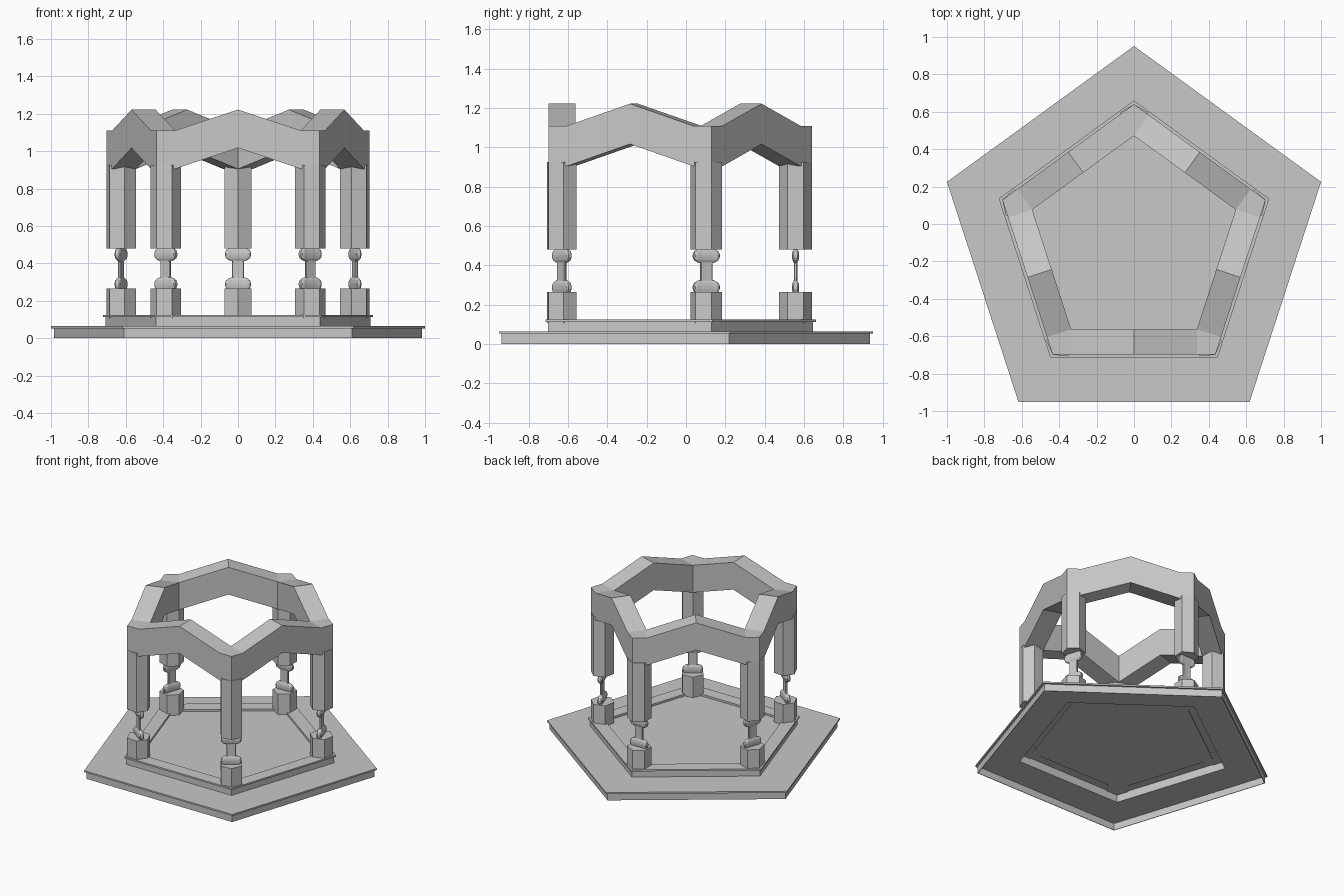
import bpy, bmesh, math
from mathutils import Matrix, Vector

cube = bpy.data.objects.get("Cube")
if cube:
    bpy.data.objects.remove(cube)

CENTRE_Y = -0.1
SIDES = 5
C36, T36 = math.cos(math.radians(36)), math.tan(math.radians(36))

stone = bpy.data.materials.new("grey_stone")
stone.use_nodes = True
stone.diffuse_color = (0.58, 0.58, 0.58, 1)
stone.node_tree.nodes["Principled BSDF"].inputs["Base Color"].default_value = (0.58, 0.58, 0.58, 1)


def finish(name, bm, matrix=None):
    bmesh.ops.remove_doubles(bm, verts=bm.verts, dist=1e-5)
    bmesh.ops.recalc_face_normals(bm, faces=bm.faces)
    mesh = bpy.data.meshes.new(name)
    bm.to_mesh(mesh)
    bm.free()
    mesh.materials.append(stone)
    obj = bpy.data.objects.new(name, mesh)
    bpy.context.collection.objects.link(obj)
    obj.matrix_world = matrix or Matrix.Translation((0, CENTRE_Y, 0))
    return obj


def loft(name, rings, matrix=None, closed=False):
    """Skin a list of equal rings, capping the ends or closing the loop."""
    bm = bmesh.new()
    loops = [[bm.verts.new(p) for p in ring] for ring in rings]
    n = len(loops[0])
    pairs = list(zip(loops, loops[1:]))
    if closed:
        pairs.append((loops[-1], loops[0]))
    else:
        bm.faces.new(loops[0])
        bm.faces.new(loops[-1])
    for a, b in pairs:
        for i in range(n):
            j = (i + 1) % n
            bm.faces.new((a[i], a[j], b[j], b[i]))
    return finish(name, bm, matrix)


def polygon(sides, r, z, y=0):
    angles = [math.pi / 2 + k * math.tau / sides for k in range(sides)]
    return [(r * math.cos(a), y + r * math.sin(a), z) for a in angles]


def corner(k):
    """Frame of corner k: local +y points outwards."""
    return Matrix.Translation((0, CENTRE_Y, 0)) @ Matrix.Rotation(k * math.tau / SIDES, 4, 'Z')


# Two-step pentagonal base: a thin shell, hollow underneath, with a sunken floor
loft("stepped_base", [polygon(SIDES, r, z) for r, z in (
    (0.65, 0.106), (0.65, 0.113), (0.738, 0.113), (0.738, 0.052),
    (1.03, 0.052), (1.03, 0), (1.035, 0), (1.035, 0.053), (1.0515, 0.053),
    (1.0515, 0.065), (0.745, 0.065), (0.745, 0.113), (0.76, 0.113),
    (0.76, 0.125), (0.645, 0.125), (0.645, 0.110))])

# Five columns: hexagonal pedestal, flattened baluster and hexagonal leg
COLUMN_R, COLUMN_Y = 0.083, 0.657


def signed_root(v):
    return math.copysign(math.sqrt(abs(v)), v)


def baluster_ring(width, depth, z):
    """Flattened rounded box with a slight waist across the middle."""
    ring = []
    for i in range(16):
        a = (i + 0.5) * math.tau / 16
        waist = 0.7 + 0.3 * min(1, 1.6 * abs(math.cos(a)))
        ring.append((width * signed_root(math.cos(a)),
                     COLUMN_Y + depth * waist * signed_root(math.sin(a)), z))
    return ring


def bulb(z):
    return [(0.048, 0.011, z - 0.033), (0.064, 0.018, z - 0.022), (0.07, 0.021, z - 0.007),
            (0.07, 0.021, z + 0.007), (0.064, 0.018, z + 0.022), (0.048, 0.011, z + 0.033)]


baluster = ([(0.035, 0.01, 0.25)] + bulb(0.288) + [(0.032, 0.01, 0.326), (0.032, 0.01, 0.411)]
            + bulb(0.449) + [(0.035, 0.01, 0.49)])

for k in range(SIDES):
    frame = corner(k)
    pedestal, leg = [[polygon(6, COLUMN_R, z, COLUMN_Y) for z in span]
                     for span in ((0.108, 0.265), (0.48, 0.925))]
    loft(f"pedestal_{k + 1}", pedestal, frame)
    loft(f"baluster_{k + 1}", [baluster_ring(*s) for s in baluster], frame)
    loft(f"leg_{k + 1}", leg, frame)

# Arched crown: square-ended spans meeting at kite-shaped corners
OUT, INN = 0.74, 0.572
SPRING, RISE, DEEP = 1.11, 0.112, 0.205
KITE = (OUT - INN) * C36 * T36 * C36


def section(outer, inner, top):
    return [(outer.x, outer.y, top - DEEP), (outer.x, outer.y, top),
            (inner.x, inner.y, top), (inner.x, inner.y, top - DEEP)]


crown = []
for k in range(SIDES):
    turn = Matrix.Rotation(k * math.tau / SIDES, 3, 'Z')
    inner = turn @ Vector((0, INN, 0))
    for x in (KITE, 0, -KITE):
        crown.append(section(turn @ Vector((x, OUT - abs(x) * T36, 0)), inner, SPRING))
    mid = turn @ Matrix.Rotation(math.tau / SIDES / 2, 3, 'Z') @ Vector((0, C36, 0))
    crown.append(section(mid * OUT, mid * INN, SPRING + RISE))
loft("arched_crown", crown, closed=True)
